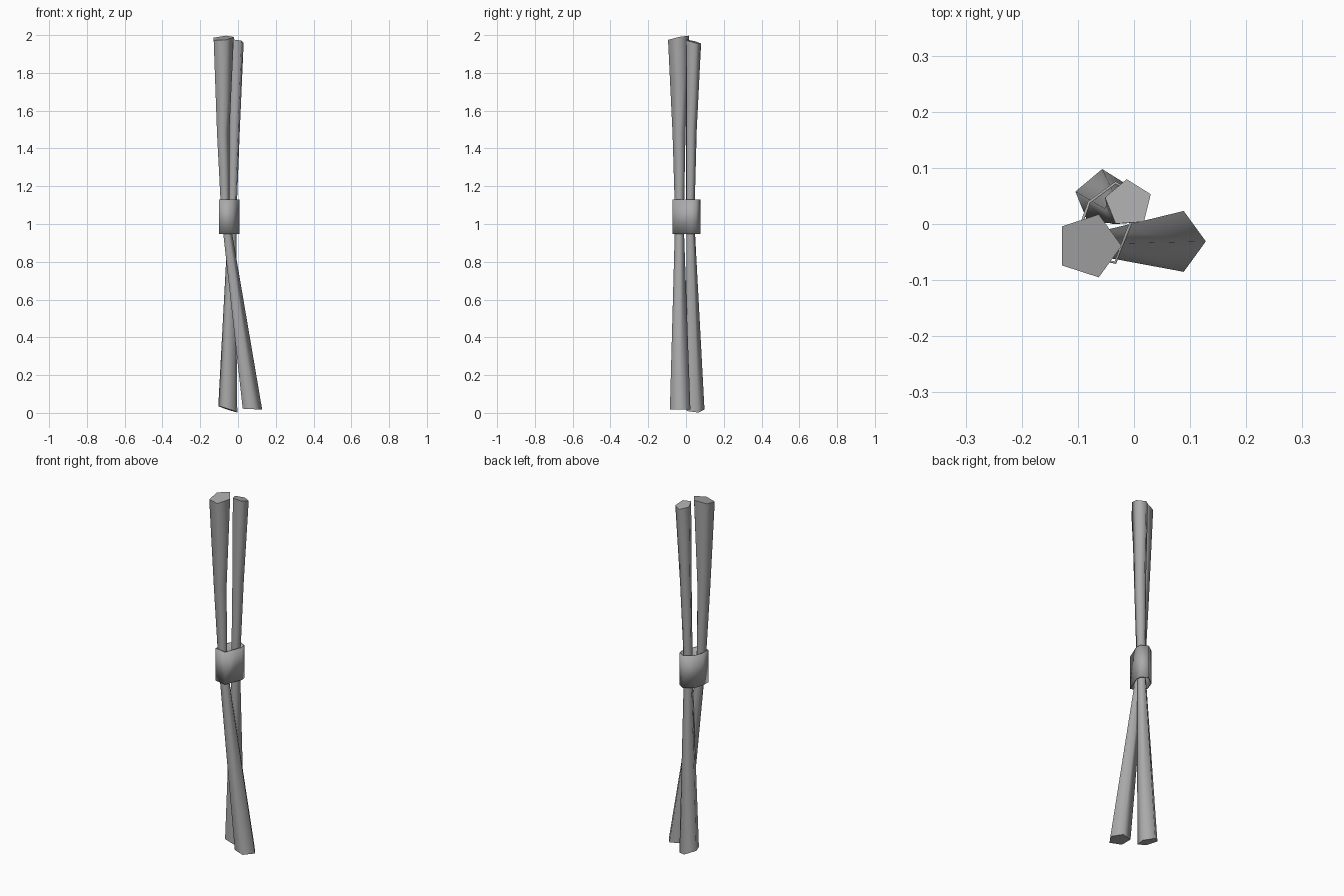
import bpy, bmesh
from math import cos, sin, tau, radians

if "Cube" in bpy.data.objects:
    bpy.data.objects.remove(bpy.data.objects["Cube"])

grey = bpy.data.materials.new("dark_grey")
grey.diffuse_color = (0.4, 0.4, 0.4, 1)
grey.use_nodes = True
grey.node_tree.nodes["Principled BSDF"].inputs["Base Color"].default_value = grey.diffuse_color


def make_object(name, bm):
    bmesh.ops.recalc_face_normals(bm, faces=bm.faces)
    mesh = bpy.data.meshes.new(name)
    bm.to_mesh(mesh)
    bm.free()
    mesh.materials.append(grey)
    obj = bpy.data.objects.new(name, mesh)
    bpy.context.collection.objects.link(obj)
    return obj


def stick(name, rings, turn):
    """Loft pentagons; ring = (x, y, z, radius, z-slope in x, z-slope in y)."""
    bm = bmesh.new()
    loops = []
    for x, y, z, r, sx, sy in rings:
        loop = []
        for i in range(5):
            a = radians(turn) + tau * i / 5
            dx, dy = r * cos(a), r * sin(a)
            loop.append(bm.verts.new((x + dx, y + dy, z + sx * dx + sy * dy)))
        loops.append(loop)
    for lo, hi in zip(loops, loops[1:]):
        for i in range(5):
            j = (i + 1) % 5
            bm.faces.new((lo[i], lo[j], hi[j], hi[i])).smooth = True
    # flat cut ends
    bm.faces.new(loops[0][::-1])
    bm.faces.new(loops[-1])
    return make_object(name, bm)


# Front stick: bent at the binding, flared at both ends
stick("front_stick", [
    (0.071, -0.031, 0.020, 0.057, -0.05, 0.0),
    (-0.057, -0.035, 0.95, 0.026, 0, 0),
    (-0.071, -0.035, 1.13, 0.027, 0, 0),
    (-0.082, -0.037, 1.48, 0.036, 0, 0),
    (-0.081, -0.039, 1.984, 0.059, 0.1, 0.2),
], 0)

# Back stick
stick("back_stick", [
    (-0.053, 0.045, 0.019, 0.053, -0.33, -0.05),
    (-0.031, 0.023, 0.95, 0.025, 0, 0),
    (-0.028, 0.022, 1.13, 0.025, 0, 0),
    (-0.019, 0.026, 1.5, 0.031, 0, 0),
    (-0.010, 0.037, 1.966, 0.043, -0.1, -0.25),
], 22)

# Binding band: open strap around both sticks
outline = [(-0.1, -0.058), (-0.032, -0.071), (-0.01, -0.015),
           (0.007, 0.025), (0.003, 0.055), (-0.033, 0.076),
           (-0.082, 0.04), (-0.1, -0.01)]
bm = bmesh.new()
low = [bm.verts.new((x, y, 0.947)) for x, y in outline]
top = [bm.verts.new((x, y, 1.13)) for x, y in outline]
for i in range(len(outline)):
    j = (i + 1) % len(outline)
    bm.faces.new((low[i], low[j], top[j], top[i])).smooth = True
band = make_object("binding_band", bm)
mod = band.modifiers.new("thickness", 'SOLIDIFY')
mod.thickness = 0.005
mod.offset = -1
band.data.set_sharp_from_angle(angle=radians(40))
